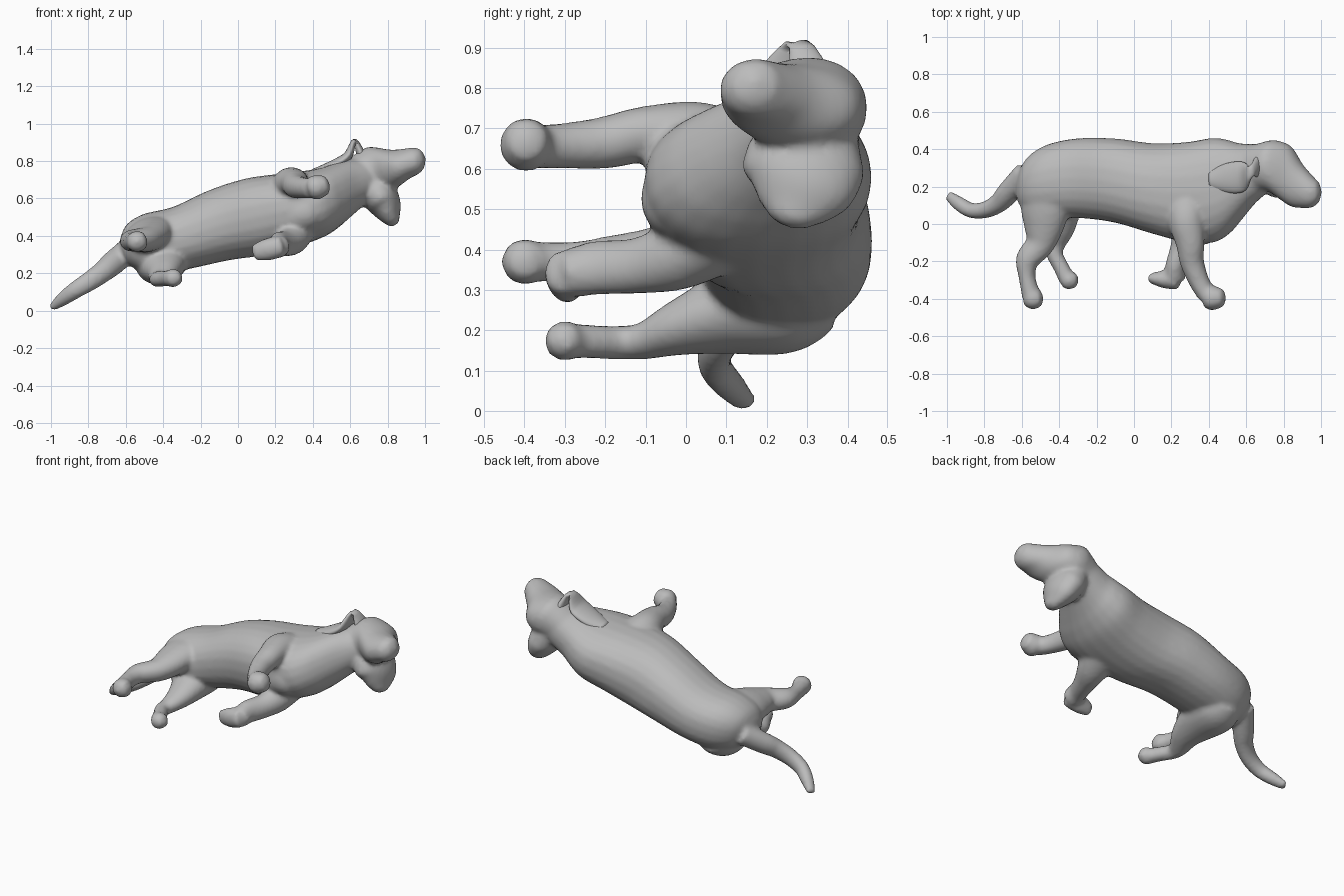
import bpy, bmesh, math
from mathutils import Vector

FORWARD = Vector((0.96, 0, 0.28))   # direction the animal walks
UP = Vector((0, 1, 0))              # its back points to +y
SIDES, STEPS = 24, 5

fur = bpy.data.materials.new("grey_fur")
fur.diffuse_color = (0.5, 0.5, 0.5, 1)


def spline(a, b, c, d, t):
    """Catmull-Rom blend of equally long tuples."""
    return [0.5 * (2 * q + (r - p) * t + (2 * p - 5 * q + 4 * r - s) * t * t
                   + (3 * q - p - 3 * r + s) * t ** 3)
            for p, q, r, s in zip(a, b, c, d)]


def bow(v, power):
    return math.copysign(abs(v) ** power, v)


def finish(name, bm):
    bmesh.ops.recalc_face_normals(bm, faces=bm.faces)
    mesh = bpy.data.meshes.new(name)
    bm.to_mesh(mesh)
    bm.free()
    mesh.materials.append(fur)
    mesh.polygons.foreach_set("use_smooth", [True] * len(mesh.polygons))
    obj = bpy.data.objects.new(name, mesh)
    bpy.context.collection.objects.link(obj)
    return obj


def tube(name, pts, ref, axis=None, power=1.0):
    """Loft of ellipses: (x, y, z, half size along ref, half size across).
    A fixed axis keeps all sections parallel; power below 1 squares them."""
    ext = [pts[0]] + pts + [pts[-1]]
    rows = [spline(*ext[i:i + 4], k / STEPS)
            for i in range(len(pts) - 1) for k in range(STEPS)] + [pts[-1]]
    pos = [Vector(r[:3]) for r in rows]
    bm = bmesh.new()
    rings = []
    for i, r in enumerate(rows):
        tan = axis or (pos[min(i + 1, len(pos) - 1)] - pos[max(i - 1, 0)])
        tan = tan.normalized()
        side = tan.cross(ref).normalized()
        up = side.cross(tan)
        rings.append([bm.verts.new(pos[i] + up * (r[3] * bow(math.cos(a), power))
                                   + side * (r[4] * bow(math.sin(a), power)))
                      for a in (2 * math.pi * j / SIDES for j in range(SIDES))])
    for lo, hi in zip(rings, rings[1:]):
        for j in range(SIDES):
            k = (j + 1) % SIDES
            bm.faces.new((lo[j], lo[k], hi[k], hi[j]))
    # domed ends
    for ring, p, q, r in ((rings[0], pos[0], pos[1], rows[0]), (rings[-1], pos[-1], pos[-2], rows[-1])):
        tip = bm.verts.new(p + (p - q).normalized() * 0.4 * min(r[3], r[4]))
        for j in range(SIDES):
            bm.faces.new((ring[j], ring[(j + 1) % SIDES], tip))
    return finish(name, bm)


parts = []
# torso from rump to neck
parts.append(tube("torso", [
    (-0.61, 0.19, 0.32, 0.085, 0.07), (-0.56, 0.205, 0.335, 0.155, 0.13),
    (-0.46, 0.225, 0.355, 0.20, 0.168), (-0.30, 0.245, 0.39, 0.213, 0.172),
    (-0.10, 0.232, 0.457, 0.225, 0.195), (0.10, 0.19, 0.503, 0.242, 0.212),
    (0.28, 0.17, 0.54, 0.268, 0.20), (0.42, 0.18, 0.575, 0.28, 0.182),
    (0.50, 0.197, 0.61, 0.253, 0.165), (0.56, 0.222, 0.645, 0.21, 0.15),
    (0.64, 0.268, 0.69, 0.16, 0.13), (0.72, 0.30, 0.72, 0.125, 0.10)], UP, FORWARD, 0.88))
# breast bone keel, a little to the right side
parts.append(tube("brisket", [
    (0.22, 0.01, 0.48, 0.08, 0.10), (0.31, -0.01, 0.515, 0.095, 0.105),
    (0.39, -0.01, 0.535, 0.098, 0.10), (0.46, 0.025, 0.565, 0.085, 0.085)], UP, FORWARD))
# skull and muzzle
parts.append(tube("head", [
    (0.60, 0.29, 0.69, 0.125, 0.11), (0.68, 0.305, 0.73, 0.13, 0.125),
    (0.73, 0.308, 0.75, 0.14, 0.13), (0.78, 0.288, 0.755, 0.155, 0.122),
    (0.84, 0.253, 0.765, 0.16, 0.10), (0.895, 0.205, 0.785, 0.12, 0.082),
    (0.95, 0.174, 0.803, 0.087, 0.072), (0.985, 0.17, 0.818, 0.055, 0.052)],
    UP, FORWARD, 0.95))
# curved tail
parts.append(tube("tail", [
    (-0.58, 0.27, 0.33, 0.065, 0.065), (-0.67, 0.17, 0.253, 0.06, 0.065),
    (-0.72, 0.115, 0.21, 0.052, 0.058), (-0.79, 0.077, 0.16, 0.045, 0.053),
    (-0.87, 0.073, 0.11, 0.041, 0.046), (-0.94, 0.112, 0.06, 0.038, 0.037),
    (-0.992, 0.152, 0.018, 0.028, 0.02)], UP))
# legs: forward half size, then lateral half size
legs = {
    "left_front_leg": [
        (0.28, 0.14, 0.64, 0.12, 0.09), (0.28, 0.02, 0.675, 0.10, 0.092),
        (0.30, -0.10, 0.685, 0.078, 0.07), (0.31, -0.20, 0.665, 0.065, 0.065),
        (0.345, -0.30, 0.657, 0.055, 0.057), (0.39, -0.38, 0.655, 0.05, 0.055)],
    "right_front_leg": [
        (0.31, 0.10, 0.44, 0.12, 0.09), (0.29, -0.02, 0.385, 0.09, 0.085),
        (0.26, -0.12, 0.36, 0.065, 0.07), (0.225, -0.22, 0.355, 0.055, 0.068),
        (0.215, -0.29, 0.34, 0.06, 0.06)],
    "left_hind_leg": [
        (-0.46, 0.20, 0.41, 0.15, 0.10), (-0.475, 0.08, 0.405, 0.135, 0.09),
        (-0.485, -0.03, 0.39, 0.105, 0.078), (-0.505, -0.11, 0.38, 0.078, 0.066),
        (-0.568, -0.19, 0.375, 0.065, 0.058), (-0.572, -0.28, 0.37, 0.045, 0.05),
        (-0.55, -0.38, 0.37, 0.05, 0.05)],
    "right_hind_leg": [
        (-0.41, 0.325, 0.295, 0.10, 0.10), (-0.41, 0.24, 0.262, 0.14, 0.118),
        (-0.40, 0.10, 0.24, 0.125, 0.098), (-0.40, -0.01, 0.208, 0.09, 0.07),
        (-0.42, -0.10, 0.175, 0.06, 0.046), (-0.425, -0.16, 0.17, 0.045, 0.042),
        (-0.39, -0.23, 0.172, 0.042, 0.042), (-0.355, -0.30, 0.175, 0.045, 0.045)]}
for name, pts in legs.items():
    parts.append(tube(name, pts, FORWARD))
# rounded paws: heel to toe
paws = {
    "left_front_paw": [(0.385, -0.39, 0.65, 0.055, 0.055), (0.42, -0.395, 0.66, 0.067, 0.067),
                       (0.475, -0.395, 0.675, 0.048, 0.05)],
    "right_front_paw": [(0.235, -0.30, 0.345, 0.052, 0.055), (0.16, -0.295, 0.328, 0.048, 0.06),
                        (0.085, -0.29, 0.31, 0.026, 0.042)],
    "left_hind_paw": [(-0.575, -0.385, 0.365, 0.045, 0.045), (-0.54, -0.397, 0.37, 0.06, 0.058),
                      (-0.50, -0.395, 0.38, 0.045, 0.045)],
    "right_hind_paw": [(-0.37, -0.295, 0.17, 0.045, 0.045), (-0.345, -0.30, 0.175, 0.052, 0.05),
                       (-0.31, -0.305, 0.185, 0.037, 0.037)]}
for name, pts in paws.items():
    parts.append(tube(name, pts, UP))
# broad right ear hanging outward from the cheek
parts.append(tube("right_ear", [
    (0.715, 0.32, 0.70, 0.11, 0.09), (0.755, 0.295, 0.62, 0.15, 0.098),
    (0.79, 0.285, 0.56, 0.14, 0.085), (0.815, 0.265, 0.505, 0.095, 0.055),
    (0.835, 0.25, 0.47, 0.045, 0.03)], UP))

# fuse everything into one skin
bpy.ops.object.select_all(action='DESELECT')
for p in parts:
    p.select_set(True)
body = parts[0]
bpy.context.view_layer.objects.active = body
bpy.ops.object.join()
body.name = "body"
remesh = body.modifiers.new("fuse", 'REMESH')
remesh.mode = 'VOXEL'
remesh.voxel_size = 0.013
remesh.use_smooth_shade = True
soft = body.modifiers.new("soften", 'SMOOTH')
soft.factor = 0.5
soft.iterations = 5

# left ear folded back along the neck, its front edge raised to a point
tube("left_ear", [
    (0.67, 0.31, 0.80, 0.07, 0.03), (0.625, 0.282, 0.905, 0.03, 0.014),
    (0.585, 0.255, 0.825, 0.08, 0.025), (0.50, 0.245, 0.77, 0.08, 0.03),
    (0.41, 0.235, 0.73, 0.05, 0.03)], UP)
